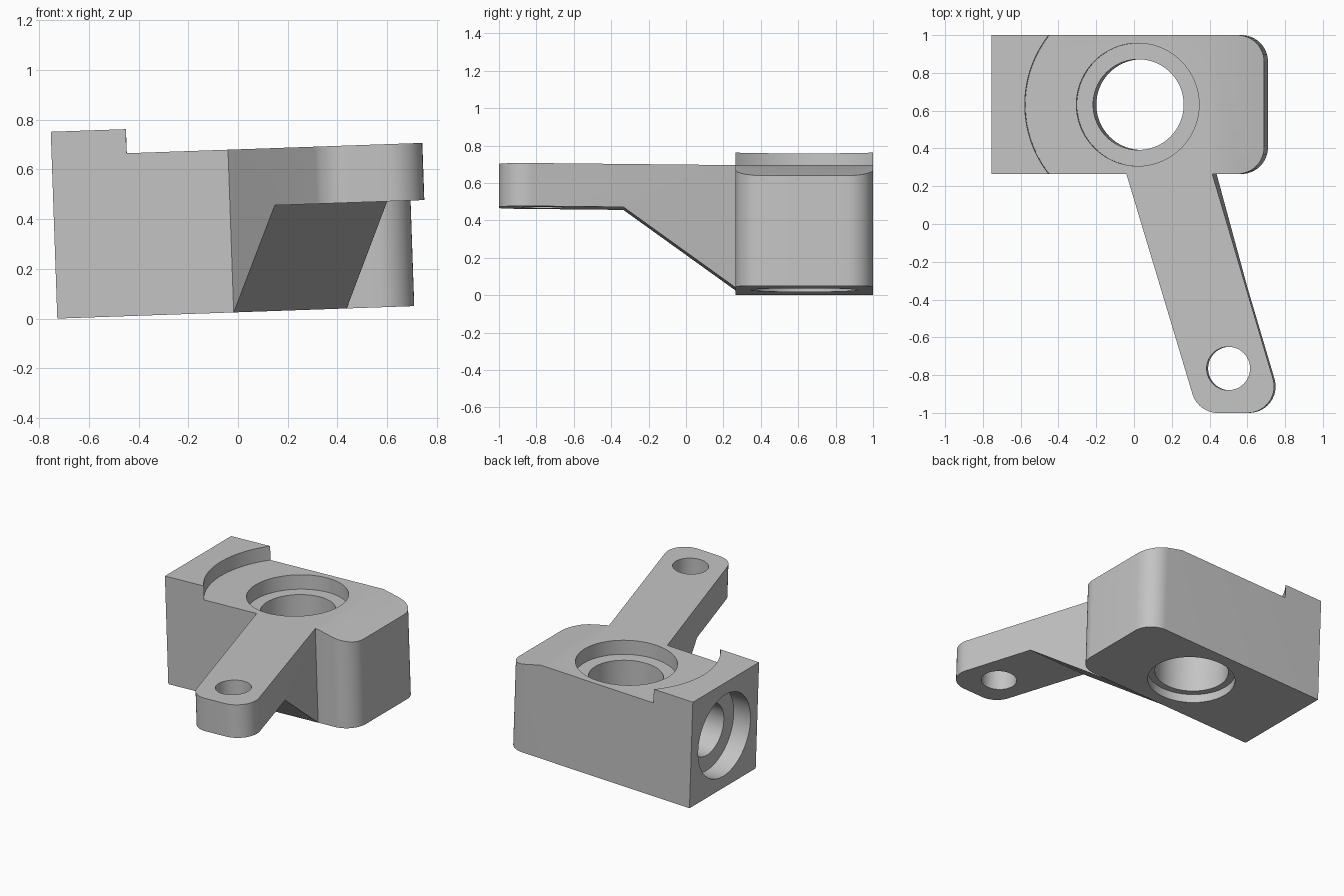
import bpy, bmesh, math
from mathutils import Vector, Matrix

if "Cube" in bpy.data.objects:
    bpy.data.objects.remove(bpy.data.objects["Cube"], do_unlink=True)

TILT = math.radians(2)
Y0, Y1, YC = 0.265, 1.0, 0.632      # block front, back and middle
TOP, STEP, LENGTH = 0.655, 0.752, 1.437
BORE_X = 0.77

grey = bpy.data.materials.new("machined_grey")
grey.use_nodes = True
colour = (0.55, 0.55, 0.55, 1)
grey.diffuse_color = colour
grey.node_tree.nodes["Principled BSDF"].inputs["Base Color"].default_value = colour


def rounded(corners, steps=12):
    """Outline from (x, y, fillet radius) corners, given counter-clockwise."""
    out = []
    for i, (x, y, r) in enumerate(corners):
        p = Vector((x, y))
        if not r:
            out.append(p)
            continue
        a = (Vector(corners[i - 1][:2]) - p).normalized()
        b = (Vector(corners[(i + 1) % len(corners)][:2]) - p).normalized()
        half = a.angle(b) / 2
        centre = p + (a + b).normalized() * r / math.sin(half)
        start = p + a * r / math.tan(half) - centre
        sweep = math.pi - 2 * half
        for k in range(steps + 1):
            out.append(centre + Matrix.Rotation(sweep * k / steps, 2) @ start)
    return out


def prism(name, outline, low, high, axis="z"):
    """Extrude an outline along z, y (outline is x, z) or x (outline is y, z)."""
    place = {"z": lambda p, d: (p[0], p[1], d),
             "y": lambda p, d: (p[0], d, p[1]),
             "x": lambda p, d: (d, p[0], p[1])}[axis]
    bm = bmesh.new()
    face = bm.faces.new([bm.verts.new(place(p, low)) for p in outline])
    shift = Vector(place((0, 0), high - low))
    moved = bmesh.ops.extrude_face_region(bm, geom=[face])["geom"]
    bmesh.ops.translate(bm, vec=shift, verts=[v for v in moved if isinstance(v, bmesh.types.BMVert)])
    bmesh.ops.recalc_face_normals(bm, faces=bm.faces)
    mesh = bpy.data.meshes.new(name)
    bm.to_mesh(mesh)
    bm.free()
    mesh.materials.append(grey)
    obj = bpy.data.objects.new(name, mesh)
    bpy.context.collection.objects.link(obj)
    return obj


def circle(x, y, r, n=72):
    return [(x + r * math.cos(2 * math.pi * k / n), y + r * math.sin(2 * math.pi * k / n))
            for k in range(n)]


def combine(target, other, operation="DIFFERENCE"):
    """Apply a boolean and remove the helper."""
    mod = target.modifiers.new("cut", "BOOLEAN")
    mod.object, mod.operation, mod.solver = other, operation, "EXACT"
    bpy.context.view_layer.update()
    graph = bpy.context.evaluated_depsgraph_get()
    mesh = bpy.data.meshes.new_from_object(target.evaluated_get(graph))
    target.modifiers.clear()
    target.data = mesh
    bpy.data.objects.remove(other, do_unlink=True)


# Block with two rounded upright edges
block = prism("bored_block_with_arm", rounded([
    (0, Y0, 0), (LENGTH, Y0, 0.14), (LENGTH, Y1, 0.14), (0, Y1, 0)]), 0, STEP)

# Lowered top, bounded by an arc around the bore
arc = [(BORE_X + 0.595 * math.cos(t), YC + 0.595 * math.sin(t))
       for t in (math.pi * (0.5 + k / 64) for k in range(65))]
combine(block, prism("floor_cutter", arc + [(1.7, YC - 0.595), (1.7, YC + 0.595)], TOP, 1))

# Sloping end of the top
combine(block, prism("slope_cutter", [
    (1.18, TOP), (LENGTH, 0.59), (1.7, 0.525), (1.7, 1), (1.18, 1)], 0.1, 1.2, "y"))

# Arm with rounded tip and slanted underside
arm = prism("arm", rounded([
    (0.71, Y0, 0), (1.09, -1, 0.14), (1.54, -1, 0.14), (1.165, Y0, 0),
    (1.155, Y0 + 0.03, 0), (0.72, Y0 + 0.03, 0)]), 0, TOP)
combine(arm, prism("underside_cutter", [
    (Y0, 0), (-0.335, 0.425), (-1.2, 0.425), (-1.2, -0.2), (Y0, -0.2)], 0.3, 2, "x"))
combine(arm, prism("arm_hole", circle(1.25, -0.765, 0.115), 0.2, 1))
combine(block, arm, "UNION")

# Upright bore with a recess at each end
for r, low, high in ((0.24, -0.2, 1), (0.325, TOP - 0.1, 1), (0.285, -0.2, 0.06)):
    combine(block, prism("bore", circle(BORE_X, YC, r), low, high))

# Blind stepped bore in the end face
for r, depth in ((0.29, 0.13), (0.18, 0.4)):
    combine(block, prism("end_bore", circle(YC, 0.375, r), -0.2, depth, "x"))

# Shading and slight tilt of the whole part
block.rotation_euler.y = -TILT
block.location.x = -0.727
bpy.ops.object.select_all(action="DESELECT")
block.select_set(True)
bpy.context.view_layer.objects.active = block
bpy.ops.object.shade_smooth_by_angle(angle=math.radians(25))
